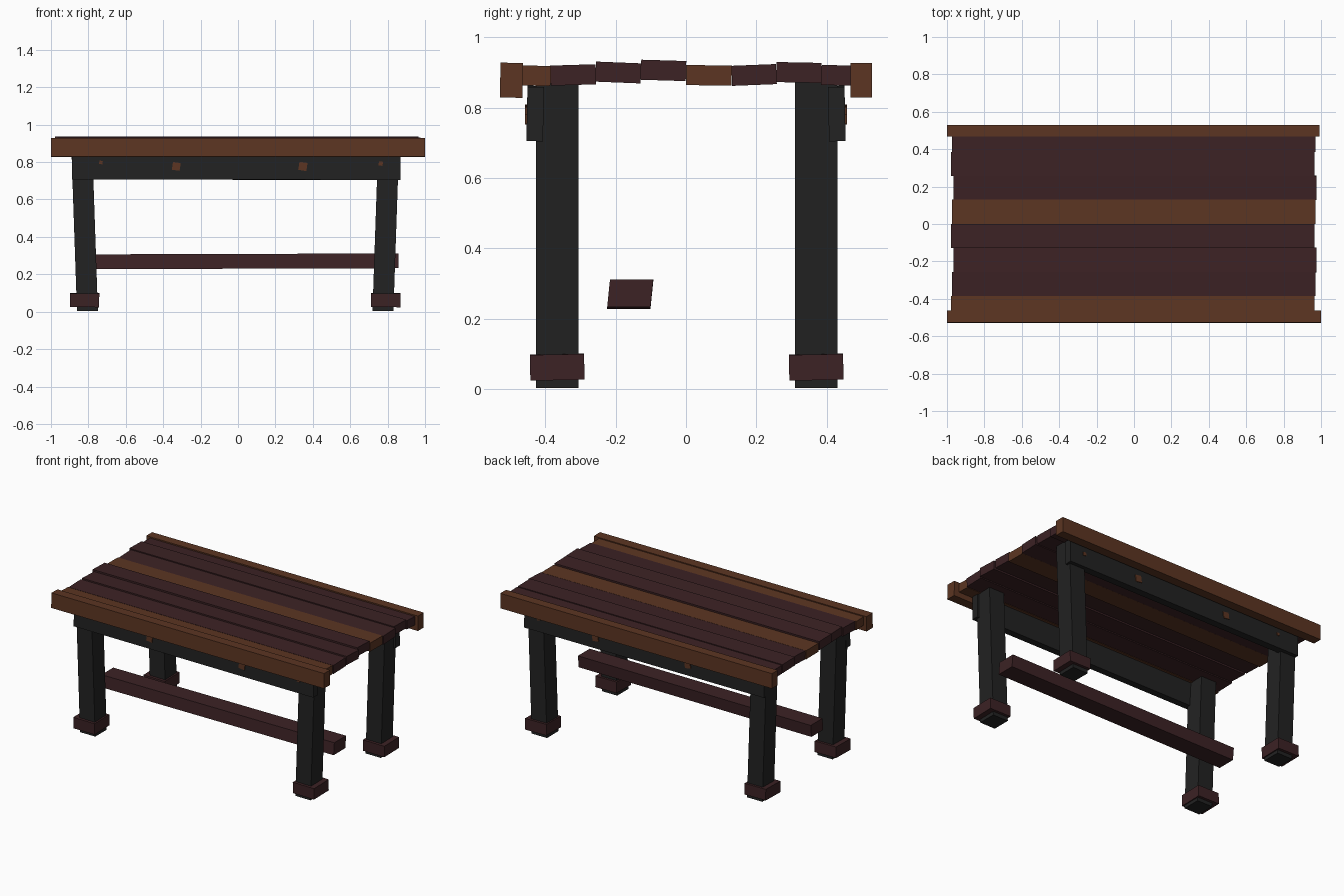
import bpy
from mathutils import Vector, Matrix

cube = bpy.data.objects.get("Cube")
if cube:
    bpy.data.objects.remove(cube)


def material(name, colour):
    m = bpy.data.materials.new(name)
    m.use_nodes = True
    m.diffuse_color = (*colour, 1)
    m.node_tree.nodes["Principled BSDF"].inputs["Base Color"].default_value = (*colour, 1)
    return m


DARK = material("dark red wood", (0.045, 0.016, 0.018))
BROWN = material("warm brown wood", (0.107, 0.036, 0.016))
BLACK = material("charcoal wood", (0.016, 0.016, 0.016))


def beam(name, mat, x, y, z, tilt=(0, 0, 0), lean=(0, 0)):
    """Box between x, y, z ranges; tilt in radians, lean shifts the top in x and y."""
    bpy.ops.mesh.primitive_cube_add(size=1)
    ob = bpy.context.object
    ob.name = name
    size = [r[1] - r[0] for r in (x, y, z)]
    centre = Vector([sum(r) / 2 for r in (x, y, z)])
    turn = Matrix.Rotation(tilt[2], 3, "Z") @ Matrix.Rotation(tilt[1], 3, "Y") @ Matrix.Rotation(tilt[0], 3, "X")
    for v in ob.data.vertices:
        p = Vector([c * s for c, s in zip(v.co, size)])
        p.x += lean[0] * v.co.z
        p.y += lean[1] * v.co.z
        v.co = turn @ p + centre
    ob.data.materials.append(mat)
    return ob


# Tabletop planks, front to back: y start, y end, underside, tilt, colour
planks = [
    (-0.48, -0.385, 0.862, -0.03, BROWN),
    (-0.385, -0.257, 0.864, 0.03, DARK),
    (-0.257, -0.128, 0.871, -0.04, DARK),
    (-0.128, 0.0, 0.877, -0.03, DARK),
    (0.0, 0.13, 0.863, -0.01, BROWN),
    (0.13, 0.257, 0.864, 0.04, DARK),
    (0.257, 0.385, 0.871, -0.02, DARK),
    (0.385, 0.48, 0.863, -0.03, DARK),
]
for i, (y0, y1, z, tilt, mat) in enumerate(planks):
    shift = 0.006 * (i % 3 - 1)
    beam(f"tabletop_plank_{i + 1}", mat, (-0.972 + shift, 0.97 + shift),
         (y0, y1), (z, z + 0.057), (tilt, 0, 0))

# Edge rails
beam("front_edge_rail", BROWN, (-1.0, 1.0), (-0.528, -0.464), (0.828, 0.927), (-0.02, 0, 0))
beam("back_edge_rail", BROWN, (-1.0, 0.993), (0.467, 0.528), (0.828, 0.927))

# Legs with foot blocks, leaning slightly
for side, x, lean in (("right", -0.82, -0.03), ("left", 0.79, 0.03)):
    for end, y in (("front", -0.366), ("back", 0.37)):
        beam(f"{end}_{side}_leg", BLACK, (x - 0.056, x + 0.056),
             (y - 0.06, y + 0.06), (0.003, 0.875), (0, 0, 0), (lean, 0))
        beam(f"{end}_{side}_foot_block", DARK, (x - 0.078, x + 0.078),
             (y - 0.077, y + 0.077), (0.026, 0.099), (0.02, 0.01, 0))

# Aprons with wooden pegs on their outer faces
for end, s in (("front", -1), ("back", 1)):
    ys = sorted((s * 0.405, s * 0.452))
    beam(f"{end}_apron", BLACK, (-0.888, 0.87), ys, (0.706, 0.86), (0.02 * s, 0.002, 0))
    pegs = ((-0.733, 0.798, 0.018), (-0.33, 0.777, 0.042),
            (0.347, 0.777, 0.044), (0.763, 0.792, 0.022))
    for i, (x, z, w) in enumerate(pegs):
        beam(f"{end}_apron_peg_{i + 1}", BROWN, (x - w / 2, x + w / 2),
             sorted((s * 0.448, s * 0.457)), (z - w / 2, z + w / 2), (0, 0.15, 0))

# Low stretcher beam
beam("stretcher", DARK, (-0.85, 0.858), (-0.22, -0.097), (0.23, 0.309), (0, -0.003, 0), (0, 0.008))
